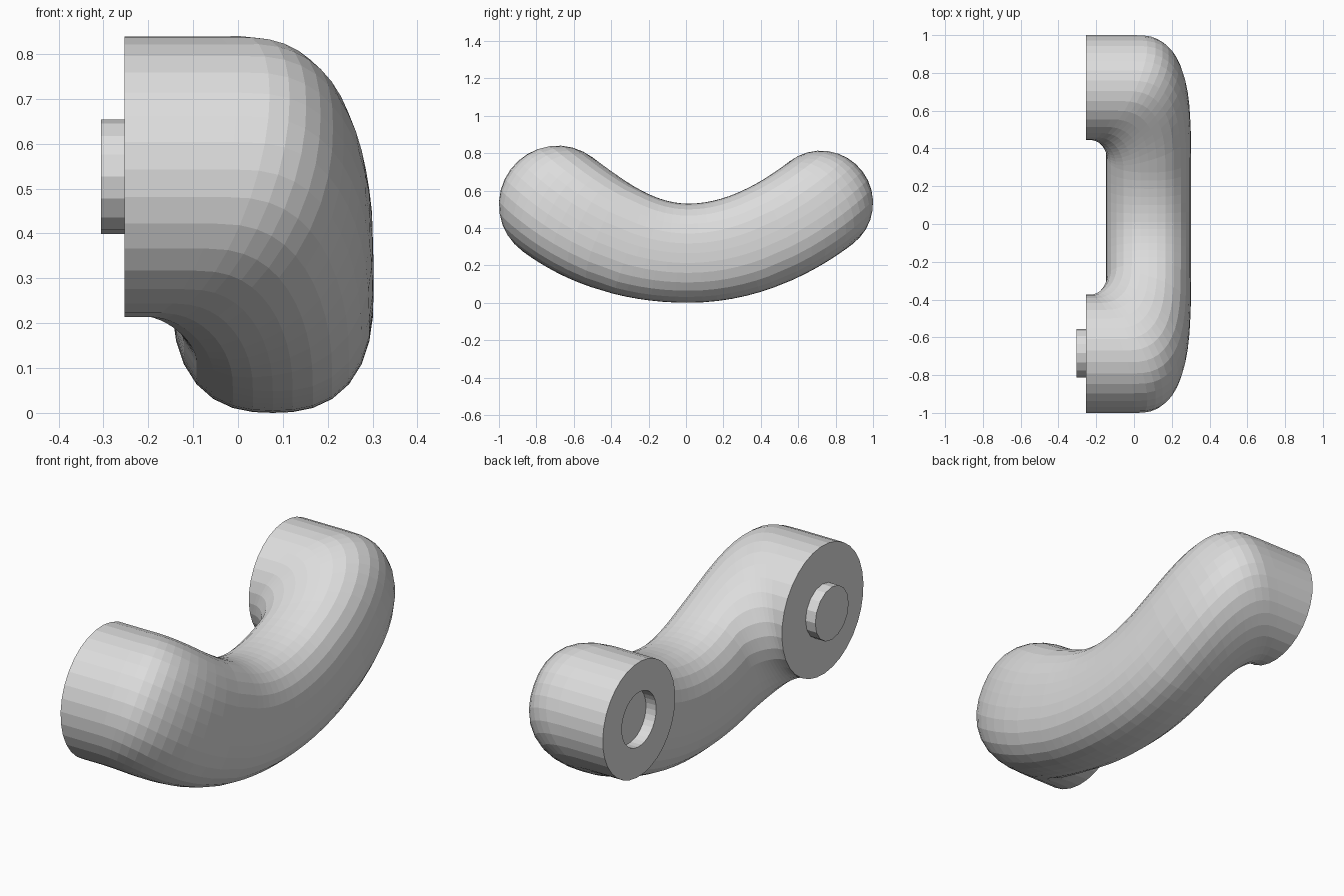
import bpy, bmesh, math
from mathutils import Vector

if "Cube" in bpy.data.objects:
    bpy.data.objects.remove(bpy.data.objects["Cube"])

SIDES = 32
X_END = -0.253           # plane of the two flat mounting ends
X_IN, X_OUT = -0.147, 0.302   # inner and outer faces of the grip
Y_MID, Z_MID, BEND, B_MID = 0.012, 0.265, 0.535, 0.265

grey = bpy.data.materials.new("light grey")
grey.diffuse_color = (0.72, 0.72, 0.72, 1)
grey.use_nodes = True
grey.node_tree.nodes["Principled BSDF"].inputs["Base Color"].default_value = grey.diffuse_color


def spine_z(y):
    return Z_MID + BEND * (y - Y_MID) ** 2


class End:
    """One half of the handle: distance t runs from the end centre to the middle."""

    def __init__(self, y, r):
        self.y, self.r = y, r
        self.sgn = 1 if y < Y_MID else -1
        n = 200
        dy = (Y_MID - y) / n
        self.length = sum(math.hypot(dy, spine_z(y + (i + 1) * dy) - spine_z(y + i * dy))
                          for i in range(n))

    def y_at(self, t):
        y, step = self.y, 0.005
        for _ in range(int(t / step)):
            y += self.sgn * step / math.hypot(1, 2 * BEND * (y - Y_MID))
        rest = t - int(t / step) * step
        return y + self.sgn * rest / math.hypot(1, 2 * BEND * (y - Y_MID))

    def ring(self, ti, xi, to, xo, box=0.0):
        """Oval ring spanning an inner and an outer point; box squares it off."""
        tc = max(0.0, (ti + to) / 2)
        y = self.y_at(tc)
        d = Vector((0, 1, 2 * BEND * (y - Y_MID))).normalized()
        nrm = Vector((0, -d.z, d.y))
        k = min(1.0, tc / self.length)
        k = k * k * (3 - 2 * k)
        b = self.r + (B_MID - self.r) * k
        c = Vector(((xi + xo) / 2, y, spine_z(y)))
        a = d * self.sgn * (to - ti) / 2 + Vector(((xo - xi) / 2, 0, 0))
        p, out = 2 + 0.5 * box, []
        for i in range(SIDES):
            q = 2 * math.pi * i / SIDES
            u, v = math.cos(q), math.sin(q)
            f = (abs(u) ** p + abs(v) ** p) ** (-1 / p)
            out.append(c + a * u * f + nrm * b * v * f)
        return out

    def rings(self):
        r, fil, p, out = self.r, 0.13, 2.8, []
        x0 = X_END + 0.008
        # straight leg
        for i in range(4):
            f = i / 4
            out.append(self.ring(r, X_END + (x0 - X_END) * f, -r, X_END * (1 - f)))
        # elbow: tight inside fillet, broad outside curve
        for i in range(13):
            a = math.pi / 2 * i / 12
            s, c = math.sin(a), max(0.0, math.cos(a))
            out.append(self.ring(r + fil * (1 - c), x0 + (X_IN - x0) * s,
                                 r + fil - (2 * r + fil) * c ** (2 / p),
                                 X_OUT * s ** (2 / p), s))
        # grip up to the middle
        t0 = r + fil
        for i in range(1, 7):
            t = t0 + (self.length - t0) * i / 6
            out.append(self.ring(t, X_IN, t, X_OUT, 1))
        return out


def finish(bm, name):
    bmesh.ops.recalc_face_normals(bm, faces=bm.faces[:])
    me = bpy.data.meshes.new(name)
    bm.to_mesh(me)
    bm.free()
    me.materials.append(grey)
    ob = bpy.data.objects.new(name, me)
    bpy.context.collection.objects.link(ob)
    return ob


def circle(x, y, z, r, n):
    return [Vector((x, y + r * math.cos(2 * math.pi * i / n), z + r * math.sin(2 * math.pi * i / n)))
            for i in range(n)]


def loft(bm, loops):
    rows = [[bm.verts.new(p) for p in l] for l in loops]
    for a, b in zip(rows, rows[1:]):
        n = len(a)
        for i in range(n):
            j = (i + 1) % n
            bm.faces.new((a[i], a[j], b[j], b[i]))
    return rows


big, small = End(-0.687, 0.313), End(0.722, 0.278)
zb, zs = spine_z(big.y), spine_z(small.y)

# handle body, with a round socket sunk into the smaller end
body = big.rings() + small.rings()[:-1][::-1]
mid = Vector((X_END, small.y, zs))


def socket_ring(x):
    out = []
    for p in body[-1]:
        q = mid + (p - mid).normalized() * 0.132
        q.x = x
        out.append(q)
    return out


bm = bmesh.new()
rows = loft(bm, body + [socket_ring(X_END), socket_ring(X_END + 0.055)])
bm.faces.new(rows[0])
bm.faces.new(rows[-1])
finish(bm, "handle_body")

# peg on the larger end
bm = bmesh.new()
rows = loft(bm, [circle(X_END + 0.01, big.y + 0.003, zb, 0.128, 16),
                 circle(-0.305, big.y + 0.003, zb, 0.128, 16)])
for row in rows:
    bm.faces.new(row)
finish(bm, "locating_peg")
